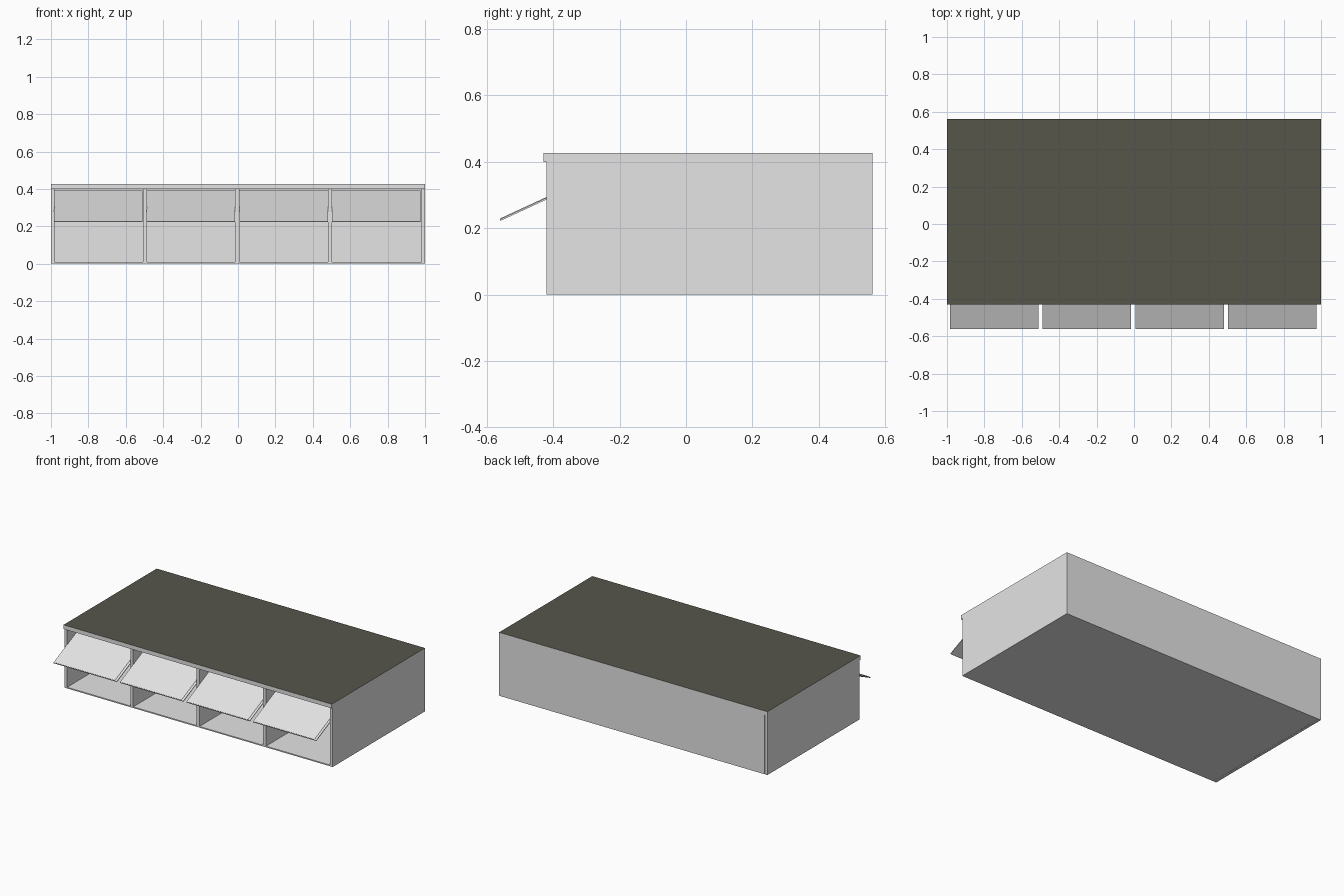
import bpy, bmesh, math
from mathutils import Matrix

if "Cube" in bpy.data.objects:
    bpy.data.objects.remove(bpy.data.objects["Cube"])


def material(name, rgb):
    m = bpy.data.materials.new(name)
    m.diffuse_color = (*rgb, 1.0)
    m.use_nodes = True
    m.node_tree.nodes["Principled BSDF"].inputs["Base Color"].default_value = m.diffuse_color
    return m


GREY = material("light grey", (0.78, 0.78, 0.78))
DARK = material("dark olive grey", (0.094, 0.094, 0.071))


def box(name, x, y, z, mat=GREY):
    """Axis aligned box given by its (min, max) on each axis."""
    bm = bmesh.new()
    bmesh.ops.create_cube(bm, size=1.0)
    for v in bm.verts:
        for i, (lo, hi) in enumerate((x, y, z)):
            v.co[i] = lo if v.co[i] < 0 else hi
    me = bpy.data.meshes.new(name)
    bm.to_mesh(me)
    bm.free()
    me.materials.append(mat)
    ob = bpy.data.objects.new(name, me)
    bpy.context.collection.objects.link(ob)
    return ob


FRONT, BACK, TOP = -0.42, 0.562, 0.427
UNDER = 0.399   # underside of the top board

# Carcass: floor, back wall, and upright panels
box("floor_panel", (-0.98, 0.98), (FRONT, BACK - 0.02), (0, 0.008))
box("back_panel", (-0.98, 0.98), (BACK - 0.02, BACK), (0, UNDER))
box("left_side", (-1, -0.981), (FRONT, BACK), (0, UNDER))
box("right_side", (0.98, 1), (FRONT, BACK), (0, UNDER))
for i, x in enumerate((-0.498, -0.004, 0.492)):
    box(f"divider_{i + 1}", (x - 0.011, x + 0.011), (FRONT, BACK - 0.02), (0.008, UNDER))

# Top board, dark on its upper face only
top = box("top_board", (-1, 1), (FRONT - 0.01, BACK), (UNDER, TOP))
top.data.materials.append(DARK)
for p in top.data.polygons:
    if p.normal.z > 0.5:
        p.material_index = 1

# Tilted flaps: thin sheet with a slightly raised centre, hinged at the lower front edge
LOW_Y, LOW_Z, HIGH_Y, HIGH_Z = -0.559, 0.222, -0.205, 0.386
LENGTH = math.hypot(HIGH_Y - LOW_Y, HIGH_Z - LOW_Z)
TILT = (Matrix.Translation((0, LOW_Y, LOW_Z))
        @ Matrix.Rotation(math.atan2(HIGH_Z - LOW_Z, HIGH_Y - LOW_Y), 4, 'X'))
for i in range(4):
    x0 = -0.984 + 0.4957 * i
    x1 = x0 + 0.473
    sheet = box(f"flap_{i + 1}", (x0, x1), (0, LENGTH), (0, 0.005))
    face = box(f"flap_face_{i + 1}", (x0 + 0.017, x1 - 0.015), (0.002, LENGTH), (0.004, 0.007))
    for ob in (sheet, face):
        ob.data.transform(TILT)
